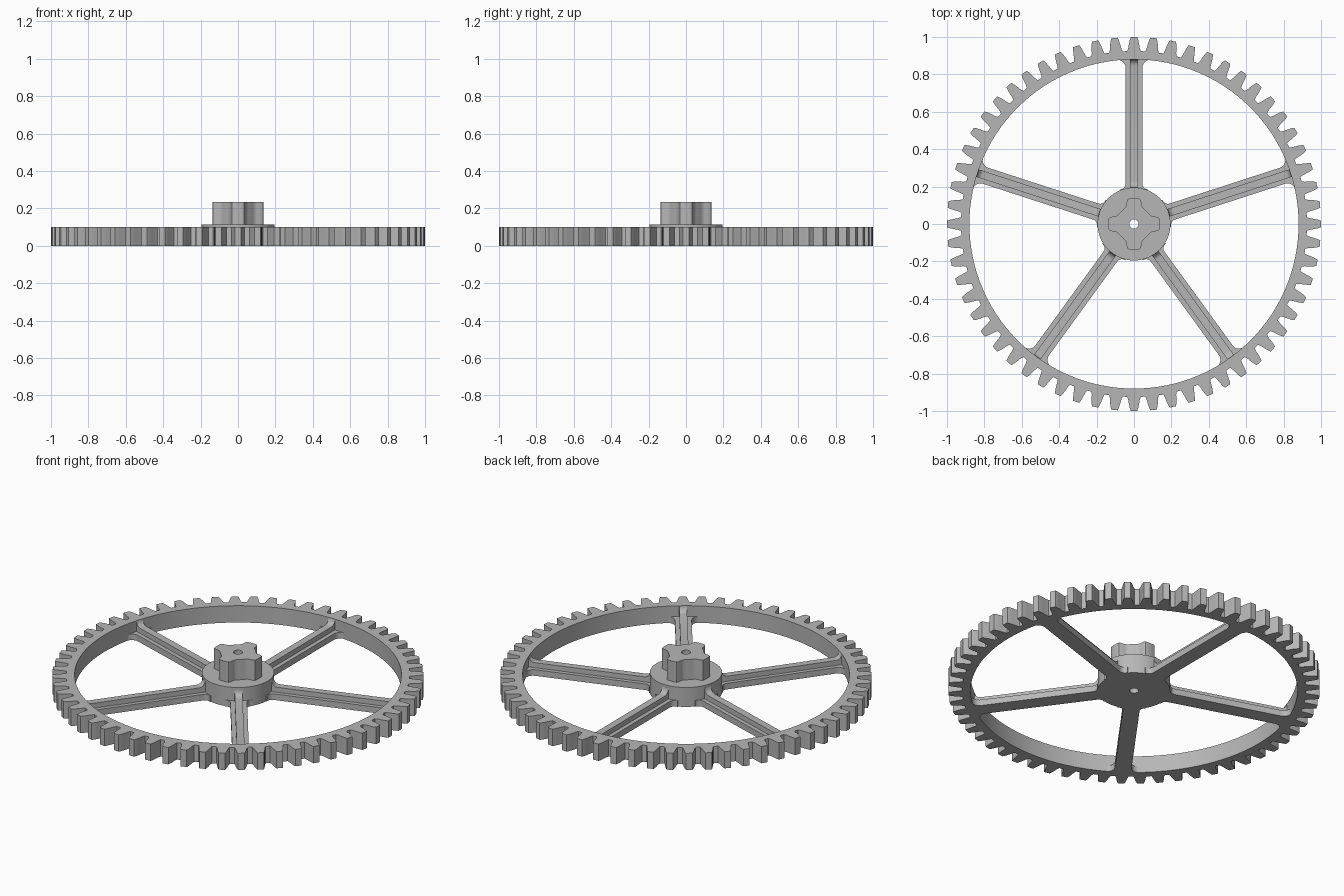
import bpy, bmesh
from math import sin, cos, pi, sqrt, radians
from mathutils import Matrix, Vector

cube = bpy.data.objects.get("Cube")
if cube:
    bpy.data.objects.remove(cube, do_unlink=True)

grey = bpy.data.materials.new("plain grey")
grey.use_nodes = True
colour = (0.47, 0.47, 0.47, 1)
grey.diffuse_color = colour
grey.node_tree.nodes["Principled BSDF"].inputs["Base Color"].default_value = colour

TEETH, SPOKES = 60, 5
RIM_IN, RIM_H = 0.88, 0.10
HUB_R, HUB_TOP, BOSS_TOP, BORE = 0.195, 0.115, 0.235, 0.025
PLATE_W, PLATE_H, RIB_W, RIB_H = 0.045, 0.036, 0.021, 0.066


def polar(r, a):
    return (r * cos(a), r * sin(a))


def circle(r, n):
    return [polar(r, 2 * pi * i / n) for i in range(n)]


def prism(name, loops, z0, z1, matrix=Matrix()):
    """Extrude flat outlines (later loops are holes) from z0 to z1."""
    bm = bmesh.new()
    for loop in loops:
        vs = [bm.verts.new((x, y, z0)) for x, y in loop]
        for i, v in enumerate(vs):
            bm.edges.new((vs[i - 1], v))
    bmesh.ops.triangle_fill(bm, edges=bm.edges[:], use_beauty=True)
    new = bmesh.ops.extrude_face_region(bm, geom=bm.faces[:])["geom"]
    top = [v for v in new if isinstance(v, bmesh.types.BMVert)]
    bmesh.ops.translate(bm, verts=top, vec=(0, 0, z1 - z0))
    bm.transform(matrix)
    bmesh.ops.recalc_face_normals(bm, faces=bm.faces[:])
    mesh = bpy.data.meshes.new(name)
    bm.to_mesh(mesh)
    bm.free()
    mesh.materials.append(grey)
    obj = bpy.data.objects.new(name, mesh)
    bpy.context.collection.objects.link(obj)
    bpy.ops.object.select_all(action='DESELECT')
    obj.select_set(True)
    bpy.context.view_layer.objects.active = obj
    bpy.ops.object.shade_smooth_by_angle(angle=radians(28))
    return obj


def fillet(r, start, end, f0, f1):
    """Extra width at radius r from quarter-round fillets at both ends."""
    d0 = min(max(start + f0 - r, 0), f0)
    d1 = min(max(r - end + f1, 0), f1)
    return f0 - sqrt(f0 * f0 - d0 * d0) + f1 - sqrt(f1 * f1 - d1 * d1)


def stations(start, end, f0, f1, n=6):
    """Radii that sample both fillets, running slightly into hub and rim."""
    inner = [start + f0 * (1 - cos(pi / 2 * i / n)) for i in range(n + 1)]
    outer = [end - f1 * (1 - sin(pi / 2 * i / n)) for i in range(n + 1)]
    return [start - 0.03] + inner + outer + [end + 0.02]


# Toothed rim: each tooth is a half flank (radius, half width) and its mirror
flank = [(0.925, 0.036), (0.94, 0.031), (0.967, 0.0265), (0.988, 0.0215), (1.0, 0.017)]
outline = []
for t in range(TEETH):
    a = 2 * pi * t / TEETH
    outline += [polar(r, a - w / r) for r, w in flank]
    outline += [polar(r, a + w / r) for r, w in reversed(flank)]
prism("toothed_rim", [outline, circle(RIM_IN, 120)], 0, RIM_H)

# Hub disc with bore
prism("hub", [circle(HUB_R, 64), circle(BORE, 24)], 0, HUB_TOP)

# Cross-shaped boss on the hub
arm = [(0.137, 0.022), (0.134, 0.032), (0.125, 0.038), (0.10, 0.041),
       (0.088, 0.046), (0.078, 0.057), (0.068, 0.068)]
quarter = arm + [(y, x) for x, y in reversed(arm[:-1])]
cross = []
for k in range(4):
    turn = Matrix.Rotation(k * pi / 2, 2)
    cross += [tuple(turn @ Vector(p)) for p in quarter]
prism("cross_boss", [cross, circle(BORE, 24)], HUB_TOP - 0.005, BOSS_TOP)

# Spokes: flared base plate plus a central rib rising at both ends
plate_args = (0.185, RIM_IN - 0.003, 0.03, 0.042)
side = [(r, PLATE_W + fillet(r, *plate_args)) for r in stations(*plate_args)]
plate = side + [(r, -w) for r, w in reversed(side)]

rib_args = (HUB_R, RIM_IN, 0.034, 0.034)
crest = [(r, RIB_H + fillet(r, *rib_args)) for r in stations(*rib_args)]
rib = [(crest[0][0], 0.01)] + crest + [(crest[-1][0], 0.01)]
upright = Matrix.Rotation(pi / 2, 4, 'X')

for k in range(SPOKES):
    turn = Matrix.Rotation(pi / 2 + 2 * pi * k / SPOKES, 4, 'Z')
    prism(f"spoke_plate_{k + 1}", [plate], 0, PLATE_H, turn)
    prism(f"spoke_rib_{k + 1}", [rib], -RIB_W, RIB_W, turn @ upright)
